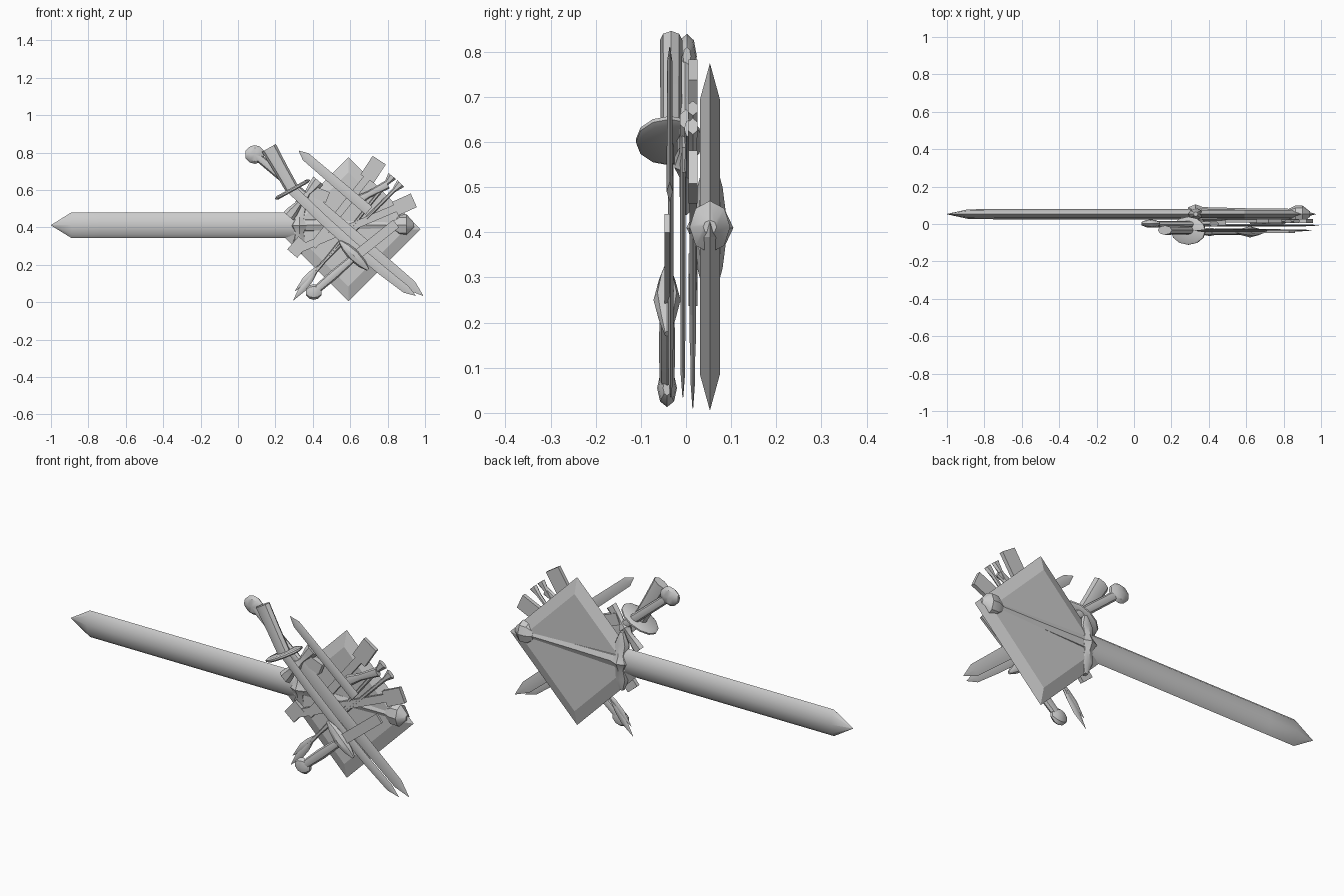
import bpy, bmesh, math
from mathutils import Vector


def loft(name, a, b, y, stations, sides=4, turn=0.0):
    """Rings along a->b in the xz plane; station = (distance, half width, half depth, sideways shift)."""
    a, b = Vector((a[0], y, a[1])), Vector((b[0], y, b[1]))
    u = (b - a).normalized()
    w = Vector((-u.z, 0, u.x))
    L = (b - a).length
    bm = bmesh.new()
    rings = []
    for s in stations:
        t, hw, hd = s[:3]
        off = s[3] if len(s) > 3 else 0
        ring = []
        for i in range(sides):
            g = 2 * math.pi * i / sides + turn
            ring.append(bm.verts.new(a + u * t * L + w * (off + hw * math.cos(g))
                                     + Vector((0, hd * math.sin(g), 0))))
        rings.append(ring)
    for r, q in zip(rings, rings[1:]):
        for i in range(sides):
            j = (i + 1) % sides
            bm.faces.new((r[i], r[j], q[j], q[i]))
    bm.faces.new(rings[0])
    bm.faces.new(rings[-1])
    bmesh.ops.recalc_face_normals(bm, faces=bm.faces)
    me = bpy.data.meshes.new(name)
    bm.to_mesh(me)
    bm.free()
    ob = bpy.data.objects.new(name, me)
    bpy.context.collection.objects.link(ob)
    me.shade_smooth()
    me.set_sharp_from_angle(angle=math.radians(35))
    return ob


def block(name, a, b, y, hw, hd):
    k = math.sqrt(2)
    return loft(name, a, b, y, [(0, hw * k, hd * k), (1, hw * k, hd * k)], 4, math.pi / 4)


def ball(name, c, y, r, d, sides=6):
    return loft(name, (c[0] - r, c[1]), (c[0] + r, c[1]), y,
                [(0, r * .4, d * .4), (.25, r * .87, d * .87), (.5, r, d),
                 (.75, r * .87, d * .87), (1, r * .4, d * .4)], sides)


E = 0.001
# big sword
Y = 0.053
loft("great_blade", (-1, .412), (.34, .412), Y,
     [(0, E, E), (.082, .069, .025), (.2, .069, .028), (1, .069, .028)], 8)
loft("great_guard", (.33, .26), (.33, .56), Y,
     [(0, .012, .012), (.2, .04, .028), (.38, .03, .035), (.5, .055, .052),
      (.62, .03, .035), (.8, .04, .028), (1, .012, .012)], 8)
loft("great_grip", (.34, .412), (.87, .412), Y,
     [(0, .042, .038), (.5, .032, .031), (1, .026, .028)], 8)
loft("great_pommel", (.83, .412), (.94, .412), Y,
     [(0, .03, .03), (.3, .058, .045), (.65, .058, .045), (1, .015, .015)], 8)

# bevelled square plate
for s in (1, -1):
    bpy.ops.mesh.primitive_cone_add(vertices=4, radius1=.385, radius2=.305, depth=.022,
                                    end_fill_type='TRIFAN', location=(.59, Y + s * .011, .39),
                                    rotation=(-s * math.pi / 2, 0, 0))
    bpy.context.object.name = "square_plate_" + ("back" if s > 0 else "front")

# straight sword
P, T = (.09, .79), (.99, .035)
ball("sword_pommel", P, .002, .05, .022, 8)
loft("sword_grip", P, (.36, .565), -.002, [(0, .022, .017), (1, .024, .018)], 8)
loft("sword_guard", (.27, .46), (.43, .65), 0,
     [(0, .035, .015), (.15, .03, .016), (.35, .018, .016), (.5, .035, .03),
      (.65, .018, .016), (.85, .03, .016), (1, .035, .015)], 6)
loft("sword_blade", (.36, .565), T, -.007,
     [(0, .04, .006), (.5, .036, .006), (.9, .03, .005), (1, E, E)])

# curved sword with round hand guard
loft("curved_grip", (.165, .825), (.29, .605), -.033,
     [(0, .043, .025), (.5, .038, .024), (1, .036, .024)], 8)
loft("curved_disc_guard", (.286, .612), (.296, .594), -.036,
     [(0, .09, .066), (.3, .105, .075), (.7, .105, .075), (1, .09, .066)], 12)
loft("curved_blade", (.29, .6), (.95, .035), -.034,
     [(0, .026, .006), (.25, .026, .006, -.012), (.5, .026, .006, -.018),
      (.75, .025, .006, -.015), (.93, .022, .005, -.008), (1, E, E)])

# short dagger crossing over the blades
D = -.042
ball("dagger_pommel", (.405, .055), D, .042, .022, 8)
loft("dagger_grip", (.4, .05), (.62, .24), D, [(0, .021, .016), (.5, .026, .018), (1, .02, .016)], 8)
loft("dagger_guard", (.545, .325), (.695, .175), D,
     [(0, .008, .006), (.2, .024, .018), (.5, .034, .03), (.8, .024, .018), (1, .008, .006)], 8)
block("dagger_blade", (.62, .24), (.845, .42), D, .026, .006)

# narrow blade at the upper side
loft("narrow_blade", (.325, .81), (.7, .49), -.036,
     [(0, E, E), (.1, .024, .006), (1, .028, .007)])

# two spears tucked against the plate
for i, (a, b) in enumerate((((.295, .01), (.825, .675)), ((.305, .06), (.87, .635)))):
    loft("spear_%d" % i, a, b, .015,
         [(0, E, E), (.1, .02, .006), (.17, .018, .006), (.23, .008, .008),
          (.8, .009, .009), (.94, .012, .011), (1, .026, .012)], 6)

# flat hafts with squared ends, front of the plate
H = .016
block("haft_end_upper", (.69, .66), (.755, .76), H, .042, .01)
block("haft_end_right", (.84, .5), (.94, .545), H, .04, .01)
block("haft_upper", (.4, .3), (.71, .69), H, .02, .008)
block("haft_right", (.34, .29), (.87, .515), H, .02, .008)
block("haft_end_left", (.29, .26), (.35, .33), H, .035, .01)
block("guard_tab", (.38, .6), (.48, .56), .005, .03, .014)
loft("spear_collar", (.63, .54), (.8, .63), .01,
     [(0, .028, .014), (.4, .018, .012), (1, .024, .014)], 8)
